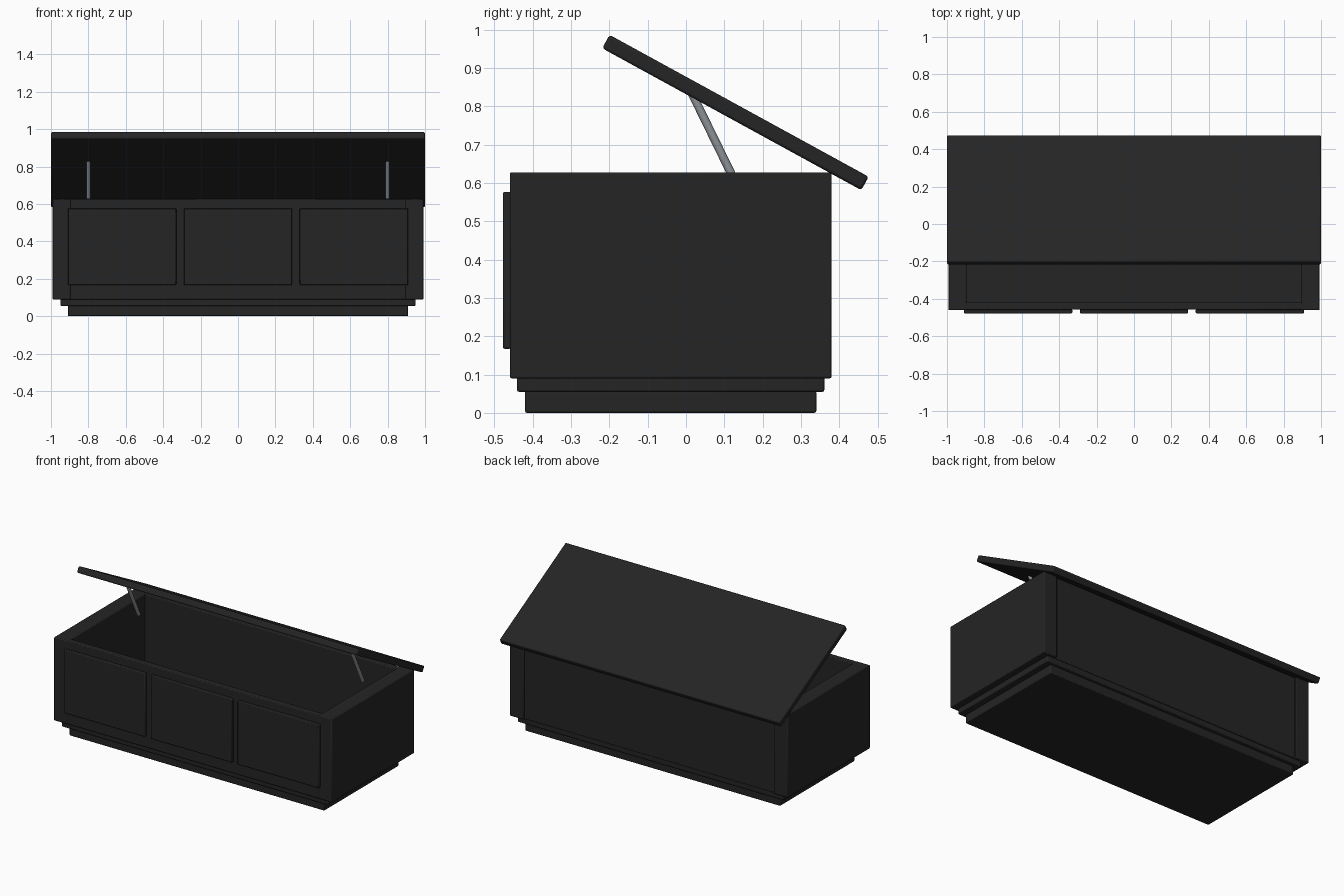
import bpy
import math
from mathutils import Vector

cube = bpy.data.objects.get("Cube")
if cube:
    bpy.data.objects.remove(cube, do_unlink=True)


def material(name, rgb):
    mat = bpy.data.materials.new(name)
    mat.use_nodes = True
    mat.diffuse_color = (*rgb, 1)
    mat.node_tree.nodes["Principled BSDF"].inputs["Base Color"].default_value = (*rgb, 1)
    return mat


black = material("black_lacquer", (0.018, 0.018, 0.018))
steel = material("grey_steel", (0.27, 0.29, 0.31))


def finish(obj, name, mat):
    obj.name = name
    obj.data.materials.append(mat)
    bpy.ops.object.shade_smooth_by_angle(angle=math.radians(35))
    return obj


def board(name, low, high, bevel=0.005, tilt=0):
    """Rounded-edge box between two corners, optionally tilted about x."""
    low, high = Vector(low), Vector(high)
    bpy.ops.mesh.primitive_cube_add(size=1, location=(low + high) / 2)
    obj = bpy.context.object
    obj.scale = high - low
    bpy.ops.object.transform_apply(location=False, rotation=False, scale=True)
    obj.rotation_euler.x = tilt
    mod = obj.modifiers.new("rounded_edges", 'BEVEL')
    mod.width = bevel
    mod.segments = 2
    return finish(obj, name, black)


def rod(name, start, end, radius):
    start, end = Vector(start), Vector(end)
    axis = end - start
    bpy.ops.mesh.primitive_cylinder_add(vertices=20, radius=radius, depth=axis.length,
                                        location=(start + end) / 2)
    obj = bpy.context.object
    obj.rotation_euler = axis.to_track_quat('Z', 'Y').to_euler()
    return finish(obj, name, steel)


# Stepped base
board("plinth", (-0.91, -0.42, 0), (0.91, 0.34, 0.058))
board("base_moulding", (-0.95, -0.441, 0.055), (0.95, 0.361, 0.095))

# Open box: floor, front, back and thick side walls
board("box_floor", (-0.9, -0.44, 0.09), (0.9, 0.36, 0.12))
board("front_wall", (-0.91, -0.458, 0.09), (0.91, -0.42, 0.628))
board("back_wall", (-0.91, 0.33, 0.09), (0.91, 0.368, 0.628))
for side, label in ((-1, "right"), (1, "left")):
    xs = sorted((side * 0.895, side * 0.993))
    board(label + "_wall", (xs[0], -0.46, 0.09), (xs[1], 0.38, 0.628))

# Three raised front panels
for i, label in enumerate(("right", "middle", "left")):
    x = (i - 1) * 0.62
    board("front_panel_" + label, (x - 0.29, -0.478, 0.167), (x + 0.29, -0.456, 0.577))

# Raised lid, tilted down to the back
board("lid", (-1, -0.2565, 0.764), (1, 0.5145, 0.804), 0.007, math.radians(-28.7))

# Lid supports
for side, label in ((-1, "right"), (1, "left")):
    rod(label + "_lid_strut", (side * 0.8, 0.13, 0.6), (side * 0.8, 0.015, 0.835), 0.011)
